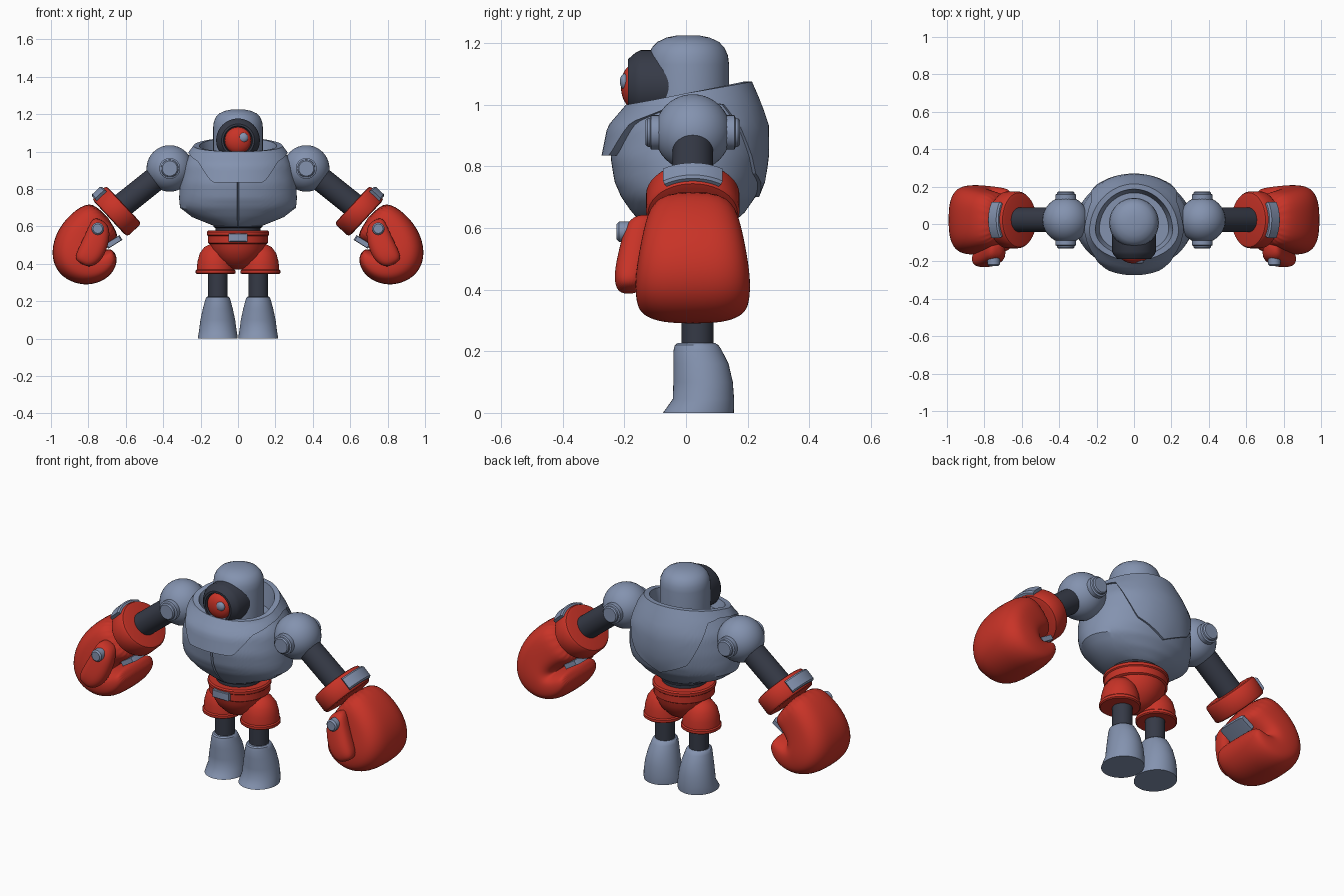
import bpy, bmesh, math
from math import sin, cos, pi, radians
from mathutils import Vector

if "Cube" in bpy.data.objects:
    bpy.data.objects.remove(bpy.data.objects["Cube"])


def material(name, rgb):
    mat = bpy.data.materials.new(name)
    mat.use_nodes = True
    mat.diffuse_color = (*rgb, 1)
    mat.node_tree.nodes["Principled BSDF"].inputs["Base Color"].default_value = (*rgb, 1)
    return mat


STEEL = material("blue_grey_steel", (0.23, 0.29, 0.43))
RED = material("glove_red", (0.58, 0.033, 0.02))
DARK = material("dark_joint", (0.036, 0.042, 0.062))


def loft(name, rings, mat, angle=35, subdivide=0):
    """Skin closed rings of points and cap both ends."""
    bm = bmesh.new()
    loops = [[bm.verts.new(p) for p in ring] for ring in rings]
    n = len(loops[0])
    for a, b in zip(loops, loops[1:]):
        for i in range(n):
            j = (i + 1) % n
            bm.faces.new((a[i], a[j], b[j], b[i]))
    bm.faces.new(loops[0])
    bm.faces.new(loops[-1])
    bmesh.ops.recalc_face_normals(bm, faces=bm.faces)
    mesh = bpy.data.meshes.new(name)
    bm.to_mesh(mesh)
    bm.free()
    mesh.materials.append(mat)
    ob = bpy.data.objects.new(name, mesh)
    bpy.context.collection.objects.link(ob)
    bpy.ops.object.select_all(action="DESELECT")
    ob.select_set(True)
    bpy.context.view_layer.objects.active = ob
    bpy.ops.object.shade_smooth_by_angle(angle=radians(angle))
    if subdivide:
        mod = ob.modifiers.new("Smooth", "SUBSURF")
        mod.levels = mod.render_levels = subdivide
    return ob


def lathe(name, profile, origin, mat, axis=(0, 0, 1), squash=1, segments=40):
    """Spin (radius, height) pairs around an axis; squash scales in y."""
    turn = Vector((0, 0, 1)).rotation_difference(Vector(axis).normalized())
    rings = []
    for r, h in profile:
        ring = []
        for i in range(segments):
            t = 2 * pi * i / segments
            p = turn @ Vector((r * cos(t), r * sin(t), h))
            ring.append(Vector(origin) + Vector((p.x, p.y * squash, p.z)))
        rings.append(ring)
    return loft(name, rings, mat)


def ball(name, radius, origin, mat, squash=1):
    steps = [pi * (k + 0.15) / 20.3 for k in range(21)]
    return lathe(name, [(radius * sin(t), -radius * cos(t)) for t in steps],
                 origin, mat, squash=squash)


def block(name, origin, size, along, mat):
    """Chamfered block whose first size runs along a direction in the xz plane."""
    u = Vector((along[0], 0, along[1])).normalized()
    w = Vector((-u.z, 0, u.x))
    rings = []
    for f, k in ((-1, 0.85), (-0.8, 1), (0.8, 1), (1, 0.85)):
        rings.append([Vector(origin) + u * (a * k * size[0] / 2) + w * (b * k * size[2] / 2)
                      + Vector((0, f * size[1] / 2, 0))
                      for a, b in ((-1, -1), (1, -1), (1, 1), (-1, 1))])
    return loft(name, rings, mat)


def lookup(table, key):
    """Linear interpolation of the rows of a table."""
    for lo, hi in zip(table, table[1:]):
        if key <= hi[0]:
            break
    f = min(1, max(0, (key - lo[0]) / (hi[0] - lo[0])))
    return [a + (b - a) * f for a, b in zip(lo[1:], hi[1:])]


# Torso: barrel body with a raised collar, chest bib and pointed back plate
BODY = [(.60, .12, .12, .12), (.615, .16, .14, .15), (.65, .245, .175, .19),
        (.70, .31, .21, .225), (.75, .315, .232, .245), (.83, .31, .245, .258),
        (.93, .29, .225, .258), (1.0, .25, .165, .235), (1.08, .19, .15, .2)]
PLATE_EDGE = [(0, .835), (.42, .835), (.75, .945), (1.2, .985), (1.8, 1.01),
              (2.1, 1.0), (2.28, .93), (2.6, .78), (pi, .7)]


def body_point(a, z, out=0, scale=1, drop=0):
    rx, front, back = lookup(BODY, z)
    ry = front if cos(a) > 0 else back
    return Vector(((rx + out) * scale * sin(a), -(ry + out) * scale * cos(a), z - drop))


angles = sorted([2 * pi * i / 96 - pi for i in range(96)] + [-0.02, 0.02])
columns = []
for a in angles:
    low = lookup(PLATE_EDGE, abs(a))[0]
    top = 1.0375 - 0.0375 * cos(a)
    out = 0.012 + 0.018 * max(0, cos(a))
    seam = -0.012 if abs(a) < 0.01 else 0
    column = [body_point(a, .6 + (low - .6) * k / 16, seam) for k in range(17)]
    column += [body_point(a, low + (top - low) * k / 8, out) for k in range(9)]
    column.append(body_point(a, top, out, 0.87))
    floor = body_point(a, top, out, 0.78)
    column.append(Vector((floor.x, floor.y, 0.95)))
    columns.append(column)
loft("torso", list(zip(*columns)), STEEL, angle=28)

# Head with a single eye in a dark housing
lathe("head", [(.133, .9), (.133, 1.13), (.129, 1.16), (.118, 1.185), (.1, 1.204),
               (.07, 1.218), (.035, 1.225)], (0, .007, 0), STEEL)
lathe("eye_housing", [(.117, 0), (.117, .148), (.108, .165), (.088, .188), (.077, .188),
                      (.074, .165)], (0, 0, 1.06), DARK, axis=(0, -1, 0))
ball("eye", .071, (0, -.17, 1.06), RED, squash=.58)
ball("eye_glint", .026, (.028, -.199, 1.075), STEEL, squash=.6)

# Waist and shorts
lathe("waist", [(.12, .54), (.12, .592), (.13, .597), (.13, .606), (.12, .61), (.12, .64)],
      (0, .01, 0), DARK)
lathe("belt", [(.15, .505), (.161, .512), (.161, .55), (.167, .555), (.167, .57),
               (.16, .577), (.13, .577)], (0, .015, 0), RED)
lathe("pelvis", [(.15, .52), (.143, .48), (.12, .435), (.08, .395), (.03, .37)],
      (0, .02, 0), RED)
block("buckle", (0, -.148, .54), (.1, .03, .045), (1, 0), STEEL)

CUFF_DIR = Vector((.731, 0, -.682))
# Glove sections: outer x, z, inner x, z, half depth
GLOVE = [(.765, .743, .62, .55, .13), (.87, .695, .68, .513, .155), (.966, .59, .717, .487, .172),
         (1.003, .465, .733, .476, .184), (.975, .362, .738, .471, .188),
         (.9, .302, .74, .468, .186), (.802, .281, .738, .468, .182),
         (.704, .313, .72, .472, .175), (.652, .378, .69, .48, .165), (.645, .438, .67, .474, .14)]
# Thumb sections: centre x, y, z, half width, half depth
THUMB = [(.73, -.13, .635, .03, .03), (.735, -.15, .605, .058, .048), (.75, -.162, .54, .068, .052),
         (.785, -.178, .46, .072, .055), (.82, -.186, .415, .058, .045),
         (.835, -.186, .398, .03, .025)]
# Boot sections: height, half width, front y, back y
BOOT = [(0, .106, -.075, .155), (.015, .105, -.064, .156), (.045, .1, -.043, .156),
        (.1, .093, -.041, .152), (.16, .08, -.041, .138), (.205, .068, -.04, .115),
        (.22, .063, -.036, .105), (.226, .055, -.028, .095)]
TURN = [2 * pi * i / 24 for i in range(24)]


def power(v, e):
    return math.copysign(abs(v) ** e, v)


for side, s in (("left", 1), ("right", -1)):
    # Shoulder ball with a through pin
    ball(side + "_shoulder", .124, (s * .365, .022, .91), STEEL)
    lathe(side + "_shoulder_pin", [(.04, -.153), (.046, -.147), (.047, -.139), (.056, -.135),
                                   (.056, .135), (.047, .139), (.046, .147), (.04, .153)],
          (s * .365, .022, .91), STEEL, axis=(0, 1, 0))

    # Arm and glove cuff
    start, end = Vector((s * .365, .022, .915)), Vector((s * .66, .022, .68))
    lathe(side + "_arm", [(.066, 0), (.066, (end - start).length)], start, DARK, axis=end - start)
    d = Vector((s * CUFF_DIR.x, 0, CUFF_DIR.z))
    n = Vector((-s * d.z, 0, s * d.x))
    cuff = Vector((s * .61, .022, .717))
    lathe(side + "_cuff", [(.118, 0), (.132, .004), (.138, .014), (.138, .09), (.132, .102),
                           (.115, .106)], cuff, RED, axis=d, squash=1.1)

    # Curved strap plate over the cuff and flat plate on the palm
    arch = []
    for k in range(13):
        t = -.6 + .1 * k
        ray = n * cos(t) + Vector((0, 1.1 * sin(t), 0))
        arch.append([cuff + d * h + ray * r for h, r in
                     ((.02, .12), (.02, .148), (.028, .156), (.086, .156), (.094, .148), (.094, .12))])
    loft(side + "_cuff_plate", arch, STEEL)
    block(side + "_palm_plate", (s * .664, .022, .517), (.09, .17, .03), (s * .8, -.5), STEEL)

    # Curled mitten
    rings = []
    for ox, oz, ix, iz, depth in GLOVE:
        outer, inner = Vector((s * ox, .022, oz)), Vector((s * ix, .022, iz))
        mid, half = (outer + inner) / 2, (outer - inner) / 2
        rings.append([mid + half * power(cos(t), .7) + Vector((0, depth * power(sin(t), .7), 0))
                      for t in TURN])
    loft(side + "_glove", rings, RED, angle=180, subdivide=2)

    # Thumb and its stud
    across = Vector((s * .88, 0, .47))
    rings = [[Vector((s * x, y, z)) + across * (w * power(cos(t), .8))
              + Vector((0, depth * power(sin(t), .8), 0)) for t in TURN]
             for x, y, z, w, depth in THUMB]
    loft(side + "_thumb", rings, RED, angle=180, subdivide=2)
    lathe(side + "_thumb_stud", [(.033, 0), (.033, .062), (.025, .07)],
          (s * .75, -.155, .588), STEEL, axis=(0, -1, 0), segments=24)

    # Shorts leg, shin and boot
    lathe(side + "_shorts_leg", [(.09, .345), (.1, .345), (.106, .35), (.106, .364), (.1, .37),
                                 (.097, .41), (.085, .455), (.06, .49), (.02, .51)],
          (s * .12, .033, 0), RED)
    lathe(side + "_shin", [(.052, .2), (.052, .4)], (s * .108, .037, 0), DARK)
    rings = [[(s * (.108 + w * cos(t)), (f + b) / 2 + (b - f) / 2 * sin(t), z)
              for t in [pi * i / 20 for i in range(40)]] for z, w, f, b in BOOT]
    loft(side + "_boot", rings, STEEL)
